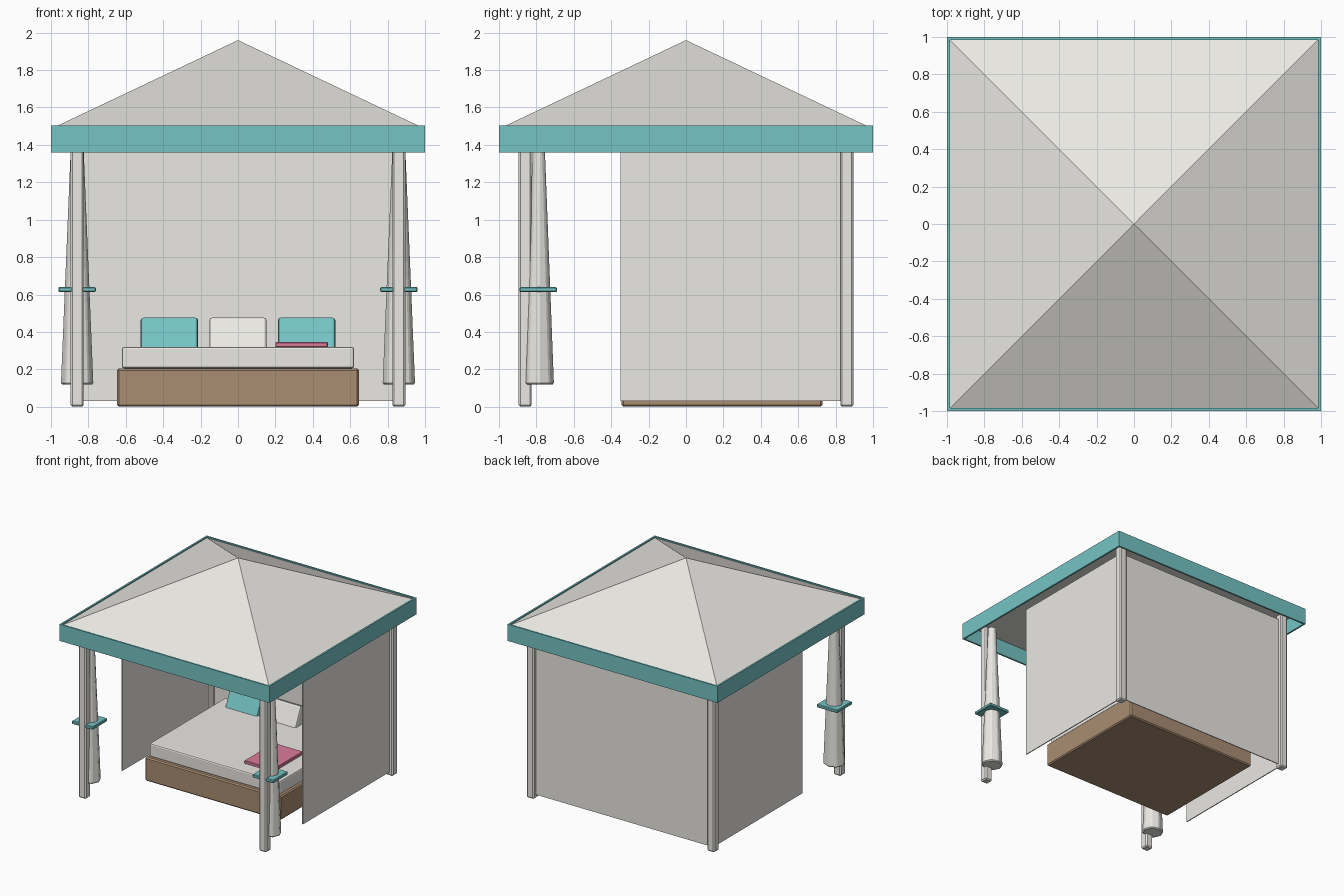
import bpy, bmesh, math
from mathutils import Matrix

if "Cube" in bpy.data.objects:
    bpy.data.objects.remove(bpy.data.objects["Cube"])


def material(name, rgb):
    m = bpy.data.materials.new(name)
    m.diffuse_color = (*rgb, 1)
    m.use_nodes = True
    m.node_tree.nodes["Principled BSDF"].inputs["Base Color"].default_value = m.diffuse_color
    return m


CREAM = material("cream_fabric", (0.82, 0.81, 0.77))
TEAL = material("teal_fabric", (0.18, 0.55, 0.55))
WOOD = material("wood", (0.40, 0.27, 0.17))
PINK = material("pink_fabric", (0.72, 0.20, 0.33))


def finish(name, bm, mat, bevel=0.0, segments=1):
    bmesh.ops.recalc_face_normals(bm, faces=bm.faces)
    me = bpy.data.meshes.new(name)
    bm.to_mesh(me)
    bm.free()
    me.materials.append(mat)
    ob = bpy.data.objects.new(name, me)
    bpy.context.collection.objects.link(ob)
    if bevel:
        mod = ob.modifiers.new("bevel", "BEVEL")
        mod.width = bevel
        mod.segments = segments
    return ob


def box(name, x, y, z, mat, bevel=0.0, segments=1):
    """Box from (min, max) ranges on each axis."""
    bm = bmesh.new()
    bmesh.ops.create_cube(bm, size=1)
    for v in bm.verts:
        v.co = [(r[0] + r[1]) / 2 + c * (r[1] - r[0]) for r, c in zip((x, y, z), v.co)]
    return finish(name, bm, mat, bevel, segments)


def cone(name, sides, r1, r2, z0, z1, mat, loc=(0, 0), turn=0.0, flat=1.0, bevel=0.0):
    """Tapered prism standing between z0 and z1."""
    bm = bmesh.new()
    bmesh.ops.create_cone(bm, cap_ends=True, segments=sides, radius1=r1, radius2=r2,
                          depth=z1 - z0)
    bmesh.ops.transform(bm, verts=bm.verts, matrix=Matrix.Translation(
        (loc[0], loc[1], (z0 + z1) / 2)) @ Matrix.Diagonal((1, flat, 1, 1))
        @ Matrix.Rotation(turn, 4, 'Z'))
    return finish(name, bm, mat, bevel)


# Pyramid roof
cone("roof", 4, 0.985 * math.sqrt(2), 0, 1.493, 1.96, CREAM, turn=math.pi / 4)

# Valance boards around the eaves
for s, side in ((-1, "front"), (1, "back")):
    box(side + "_valance", (-1, 1), sorted((s * 0.985, s)), (1.36, 1.503), TEAL)
for s, side in ((-1, "left"), (1, "right")):
    box(side + "_valance", sorted((s * 0.985, s)), (-0.985, 0.985), (1.36, 1.503), TEAL)

# Corner posts
for sx, side in ((-1, "left"), (1, "right")):
    for sy, end in ((-1, "front"), (1, "back")):
        box(f"{end}_{side}_post", (sx * 0.86 - 0.035, sx * 0.86 + 0.035),
            (sy * 0.86 - 0.035, sy * 0.86 + 0.035), (0, 1.45), CREAM, 0.01)

# Fabric walls at the back and sides
box("back_wall", (-0.85, 0.85), (0.856, 0.864), (0.03, 1.40), CREAM)
for s, side in ((-1, "left"), (1, "right")):
    box(side + "_wall", (s * 0.86 - 0.004, s * 0.86 + 0.004), (-0.35, 0.85), (0.03, 1.40), CREAM)

# Gathered curtains with ties on the front posts
for s, side in ((-1, "left"), (1, "right")):
    cone(side + "_curtain", 8, 0.09, 0.036, 0.12, 1.42, CREAM,
         loc=(s * 0.86, -0.787), flat=0.93, bevel=0.008)
    box(side + "_curtain_tie", (s * 0.86 - 0.1, s * 0.86 + 0.1), (-0.89, -0.69),
        (0.613, 0.64), TEAL, 0.005)

# Daybed
box("bed_base", (-0.646, 0.646), (-0.345, 0.73), (0, 0.205), WOOD, 0.01)
box("mattress", (-0.62, 0.62), (-0.32, 0.71), (0.205, 0.32), CREAM, 0.012, 2)
box("folded_throw", (0.2, 0.48), (-0.2, 0.2), (0.318, 0.345), PINK, 0.003)

# Pillows leaning back
for x, name, mat in ((-0.367, "left_pillow", TEAL), (0, "middle_pillow", CREAM),
                     (0.367, "right_pillow", TEAL)):
    p = box(name, (-0.153, 0.153), (0, 0.09), (0, 0.2), mat, 0.014, 2)
    p.location = (x, 0.555, 0.3)
    p.rotation_euler = (math.radians(-25), 0, 0)
